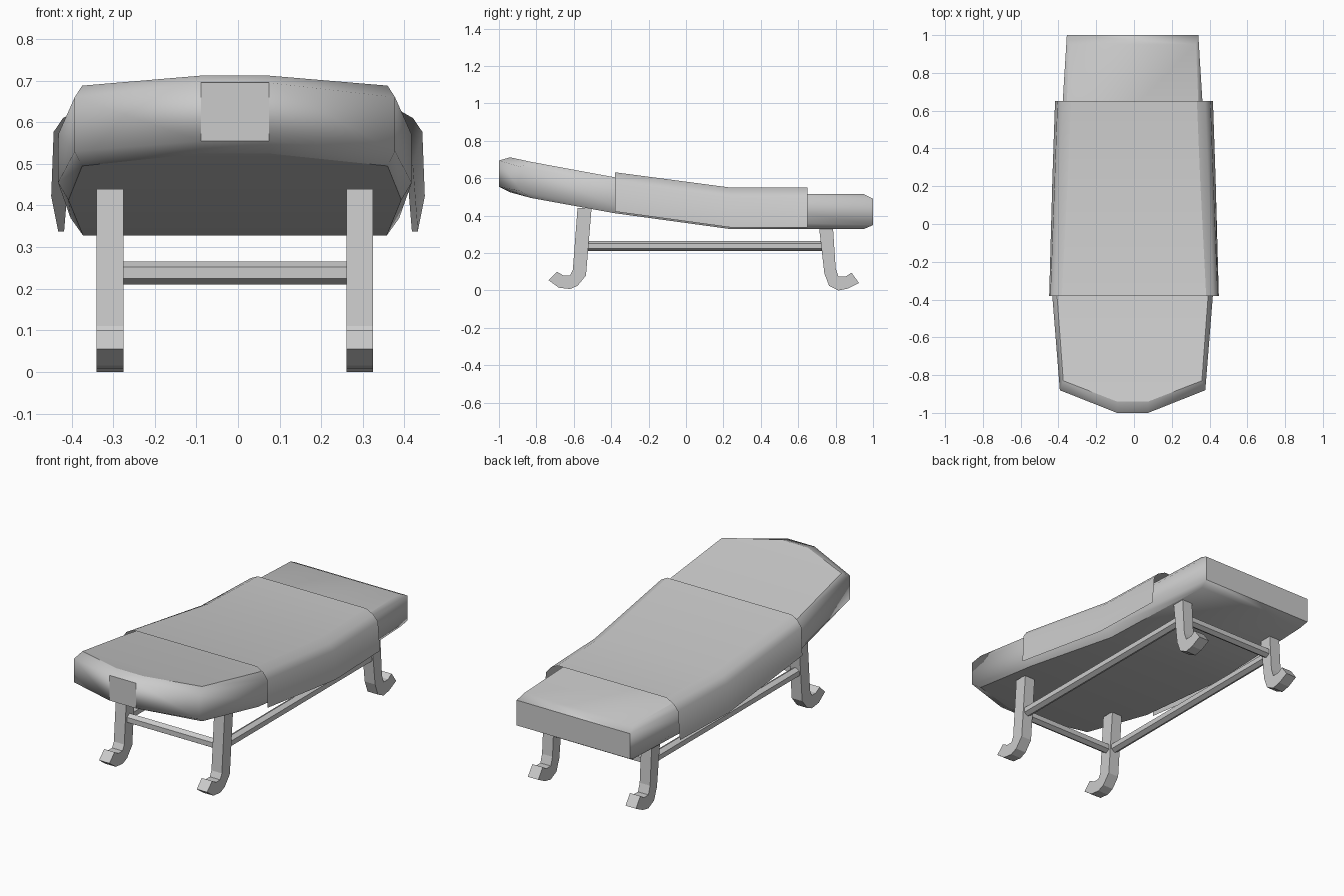
import bpy, bmesh, math
from mathutils import Vector

if "Cube" in bpy.data.objects:
    bpy.data.objects.remove(bpy.data.objects["Cube"])

GREY = (0.6, 0.6, 0.6, 1)
mat = bpy.data.materials.new("plain grey")
mat.use_nodes = True
mat.diffuse_color = GREY
mat.node_tree.nodes["Principled BSDF"].inputs["Base Color"].default_value = GREY
CX = -0.0075  # centre line of frame and mattress


def finish(name, bm, closed=True):
    if closed:
        bmesh.ops.recalc_face_normals(bm, faces=bm.faces)
    me = bpy.data.meshes.new(name)
    bm.to_mesh(me)
    bm.free()
    me.materials.append(mat)
    ob = bpy.data.objects.new(name, me)
    bpy.context.collection.objects.link(ob)
    return ob


def prism(name, outline, x0, x1):
    """Extrude a y-z outline along x."""
    bm = bmesh.new()
    face = bm.faces.new([bm.verts.new((x0, y, z)) for y, z in outline])
    new = bmesh.ops.extrude_face_region(bm, geom=[face])["geom"]
    verts = [v for v in new if isinstance(v, bmesh.types.BMVert)]
    bmesh.ops.translate(bm, verts=verts, vec=(x1 - x0, 0, 0))
    return finish(name, bm)


def rail(name, a, b, radius=0.0275):
    """Six-sided bar between two points, with an edge on top."""
    a, b = Vector(a), Vector(b)
    side = (b - a).cross(Vector((0, 0, 1))).normalized()
    up = side.cross(b - a).normalized()
    bm = bmesh.new()
    rings = []
    for p in (a, b):
        angles = [math.pi / 3 * i for i in range(6)]
        rings.append([bm.verts.new(p + radius * (up * math.cos(t) + side * math.sin(t)))
                      for t in angles])
    for i in range(6):
        j = (i + 1) % 6
        bm.faces.new((rings[0][i], rings[0][j], rings[1][j], rings[1][i]))
    for ring in rings:
        bm.faces.new(ring)
    return finish(name, bm)


# Mattress: y and half width of flat, y and half width of rim, then four heights
stations = [
    (-0.94, 0.082, -1.00, 0.082, 0.712, 0.695, 0.555, 0.525),
    (-0.83, 0.367, -0.88, 0.385, 0.688, 0.660, 0.530, 0.495),
    (-0.38, 0.400, -0.38, 0.425, 0.605, 0.570, 0.455, 0.413),
    (0.24, 0.365, 0.24, 0.395, 0.520, 0.480, 0.370, 0.328),
    (0.95, 0.335, 1.00, 0.348, 0.515, 0.490, 0.350, 0.328),
]
bm = bmesh.new()
rings = []
for yi, wi, yo, wo, z1, z2, z3, z4 in stations:
    right = [(wi, yi, z1), (wo, yo, z2), (wo, yo, z3), (wi, yi, z4)]
    left = [(-x, y, z) for x, y, z in reversed(right)]
    rings.append([bm.verts.new((x + CX, y, z)) for x, y, z in right + left])
for a, b in zip(rings, rings[1:]):
    for i in range(8):
        j = (i + 1) % 8
        face = bm.faces.new((a[i], a[j], b[j], b[i]))
        face.smooth = True
        if i in (3, 7):  # crisp outline around the flat top and bottom
            for e in face.edges:
                if e.verts[0] not in a or e.verts[1] not in a:
                    if e.verts[0] not in b or e.verts[1] not in b:
                        e.smooth = False
for ring in (rings[0], rings[-1]):
    for i in range(3):
        face = bm.faces.new((ring[i], ring[i + 1], ring[6 - i], ring[7 - i]))
        face.smooth = i != 1
        if i == 1:
            for e in face.edges:
                e.smooth = False
for i in (0, 3):
    bm.edges.get((rings[0][i], rings[0][7 - i])).smooth = False
finish("mattress", bm)

# Blanket: an open sheet draped over the middle, as y, top, hem and three half widths
drape = [
    (-0.38, 0.632, 0.422, 0.382, 0.443, 0.449),
    (0.24, 0.550, 0.337, 0.350, 0.420, 0.432),
    (0.65, 0.550, 0.337, 0.333, 0.405, 0.418),
]
bm = bmesh.new()
rings = []
for y, top, hem, w1, w2, w3 in drape:
    half = [(w1, top), ((w1 + w2) / 2 + 0.008, top - 0.022), (w2, top - 0.055), (w3, hem)]
    pts = [(-x, z) for x, z in reversed(half)] + half
    rings.append([bm.verts.new((x, y, z)) for x, z in pts])
for a, b in zip(rings, rings[1:]):
    for i in range(7):
        face = bm.faces.new((a[i], a[i + 1], b[i + 1], b[i]))
        face.smooth = True
        if i == 3:
            for k in (3, 4):
                bm.edges.get((a[k], b[k])).smooth = False
finish("blanket", bm, closed=False)

# Legs with curled feet
front_leg = [(-0.58, 0.44), (-0.605, 0.11), (-0.62, 0.08), (-0.655, 0.08), (-0.69, 0.10),
             (-0.735, 0.055), (-0.68, 0.015), (-0.62, 0.008), (-0.58, 0.025),
             (-0.535, 0.08), (-0.505, 0.44)]
rear_leg = [(0.71, 0.35), (0.74, 0.09), (0.765, 0.025), (0.815, 0.0), (0.865, 0.01),
            (0.925, 0.04), (0.885, 0.095), (0.855, 0.075), (0.815, 0.075),
            (0.80, 0.12), (0.785, 0.35)]
for side, s in (("left", 1), ("right", -1)):
    x = CX + s * 0.3
    prism("front_leg_" + side, front_leg, x - 0.032, x + 0.032)
    prism("rear_leg_" + side, rear_leg, x - 0.032, x + 0.032)
    rail("side_rail_" + side, (x, -0.54, 0.238), (x, 0.74, 0.238))

# Cross rails
for name, y in (("front_rail", -0.557), ("rear_rail", 0.757)):
    rail(name, (CX - 0.29, y, 0.238), (CX + 0.29, y, 0.238))
